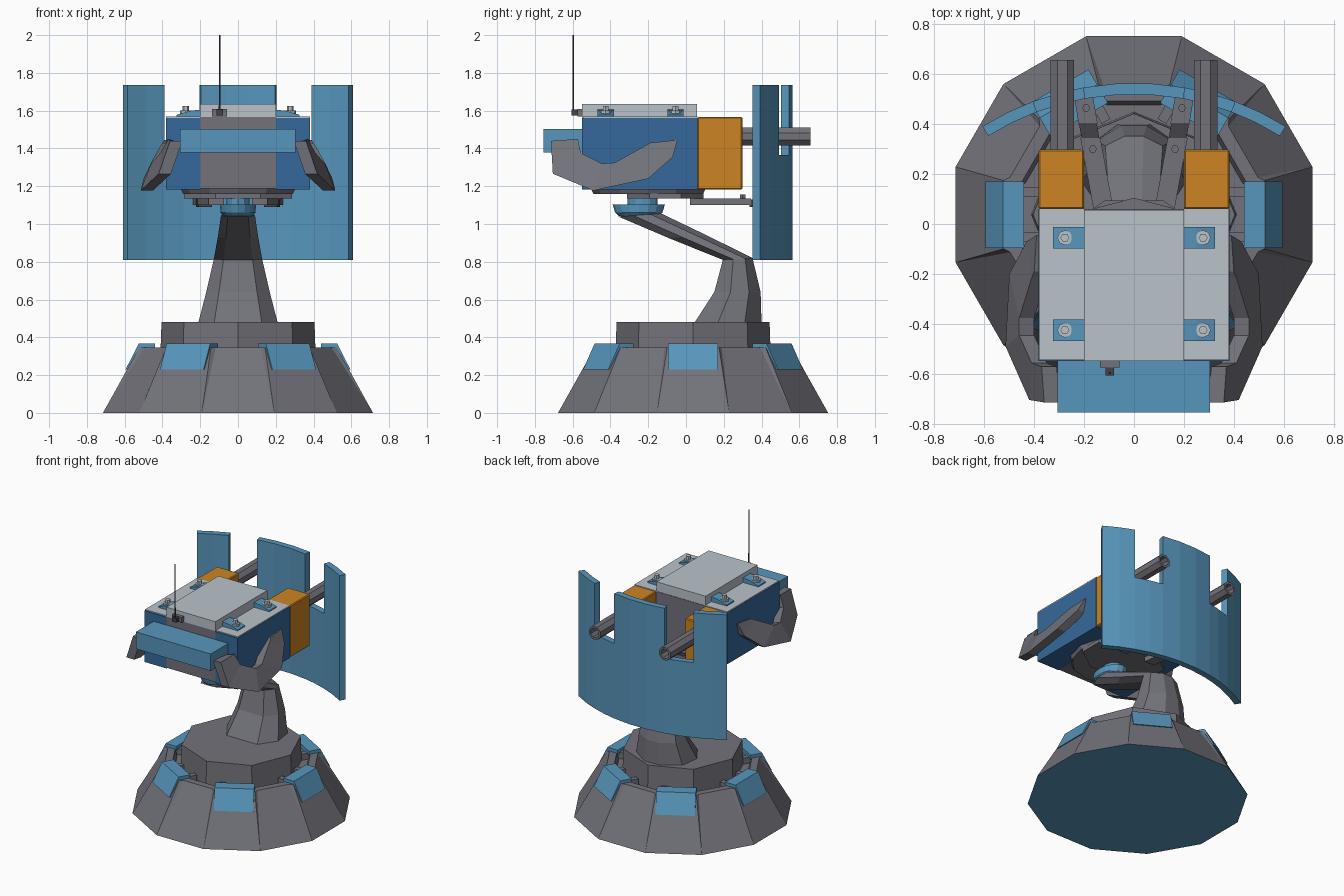
import bpy, bmesh, math
from mathutils import Matrix, Vector

if "Cube" in bpy.data.objects:
    bpy.data.objects.remove(bpy.data.objects["Cube"])


def material(name, rgb):
    lin = [((c / 255 + 0.055) / 1.055) ** 2.4 for c in rgb]
    m = bpy.data.materials.new(name)
    m.diffuse_color = (*lin, 1)
    m.use_nodes = True
    m.node_tree.nodes["Principled BSDF"].inputs["Base Color"].default_value = m.diffuse_color
    return m


GREY = material("grey metal", (114, 114, 122))
DARK = material("dark metal", (66, 66, 72))
BLUE = material("light blue", (87, 150, 188))
NAVY = material("deep blue", (53, 105, 155))
ORANGE = material("orange", (204, 132, 34))
PALE = material("pale grey", (186, 196, 203))
CY = 0.0375  # centre of the base in y


def make(name, verts, faces, mat, matrix=None):
    me = bpy.data.meshes.new(name)
    me.from_pydata([tuple(v) for v in verts], [], faces)
    if matrix:
        me.transform(matrix)
    bm = bmesh.new()
    bm.from_mesh(me)
    bmesh.ops.recalc_face_normals(bm, faces=bm.faces)
    bm.to_mesh(me)
    bm.free()
    me.materials.append(mat)
    ob = bpy.data.objects.new(name, me)
    bpy.context.collection.objects.link(ob)
    return ob


def loft(name, rings, mat, matrix=None):
    n = len(rings[0])
    faces = [(k * n + i, k * n + (i + 1) % n, (k + 1) * n + (i + 1) % n, (k + 1) * n + i)
             for k in range(len(rings) - 1) for i in range(n)]
    faces += [tuple(range(n)), tuple(range((len(rings) - 1) * n, len(rings) * n))]
    return make(name, [v for r in rings for v in r], faces, mat, matrix)


def prism(name, pts, axis, lo, hi, mat, matrix=None):
    # extrude a 2D outline along an axis
    def at(p, d):
        return {"x": (d, *p), "y": (p[0], d, p[1]), "z": (*p, d)}[axis]
    return loft(name, [[at(p, d) for p in pts] for d in (lo, hi)], mat, matrix)


def box(name, x, y, z, mat):
    return prism(name, [(x[0], y[0]), (x[1], y[0]), (x[1], y[1]), (x[0], y[1])], "z", *z, mat)


def ring(rx, z, n, cx=0, cy=0, phase=0, ry=None):
    return [(cx + rx * math.cos(phase + math.tau * i / n),
             cy + (ry or rx) * math.sin(phase + math.tau * i / n), z) for i in range(n)]


# --- base: twelve-sided skirt, every second panel stands proud at the top ---
def skirt_ring(z, proud, plain, half_proud, half_plain):
    out = []
    for k in range(12):
        a = k * math.pi / 6
        r, h = (proud, half_proud) if k % 2 == 0 else (plain, half_plain)
        for s in (-h, h):
            out.append((r * math.cos(a) - s * math.sin(a), CY + r * math.sin(a) + s * math.cos(a), z))
    return out


skirt = loft("base_skirt", [skirt_ring(0, .715, .715, .1915, .1915),
                            skirt_ring(.345, .523, .505, .137, .118),
                            skirt_ring(.345, .465, .455, .122, .112),
                            skirt_ring(.30, .45, .44, .118, .108)], GREY)
skirt.data.materials.append(BLUE)
for p in skirt.data.polygons:
    if p.normal.z < -.9:
        p.material_index = 1

loft("base_drum", [ring(.412, .28, 8, cy=CY), ring(.405, .48, 8, cy=CY)], GREY)

for k in range(6):
    mx = Matrix.Translation((0, CY, 0)) @ Matrix.Rotation(k * math.pi / 3, 4, "Z")
    prism("base_clamp", [(.595, .23), (.525, .368), (.44, .368), (.44, .335), (.5, .32), (.55, .23)],
          "y", -.133, .133, BLUE, mx)
    for s in (-.09, .09):
        prism("clamp_tab", [(.38, .29), (.46, .29), (.46, .345), (.38, .345)], "y",
              s - .02, s + .02, GREY, mx)

# --- bent support arm: each station has a lower/front point, upper/back point, half width ---
stations = [((.04, .47), (.40, .47), .212), ((.15, .64), (.395, .64), .168),
            ((.195, .81), (.352, .82), .128), ((-.09, .925), (.11, .94), .107),
            ((-.36, 1.04), (-.13, 1.055), .09)]
section = [(-.6, 0), (.6, 0), (1, .35), (.9, .75), (.3, 1), (-.3, 1), (-.9, .75), (-1, .35)]
loft("support_arm", [[(u * w, f[0] + (b[0] - f[0]) * t, f[1] + (b[1] - f[1]) * t)
                      for u, t in section] for f, b, w in stations], GREY)

# --- swivel joint ---
loft("swivel_joint", [ring(.075, 1.042, 16, cy=-.25, ry=.105), ring(.092, 1.06, 16, cy=-.25, ry=.125),
                      ring(.095, 1.102, 16, cy=-.25, ry=.138)], BLUE)
loft("swivel_neck", [ring(.062, 1.10, 12, cy=-.23, ry=.08), ring(.062, 1.16, 12, cy=-.23, ry=.08)], BLUE)

# --- plates under the housing ---
loft("turntable", [ring(.29, 1.16, 12, cy=-.2), ring(.305, 1.19, 12, cy=-.2)], GREY)
loft("turntable_lower", [ring(.31, 1.135, 8, cy=-.11, phase=math.pi / 8, ry=.22),
                         ring(.31, 1.162, 8, cy=-.11, phase=math.pi / 8, ry=.22)], GREY)

# --- housing ---
box("housing_core", (-.2, .2), (-.548, .06), (1.187, 1.566), GREY)
box("lid", (-.2, .2), (-.55, .057), (1.566, 1.636), PALE)
box("front_bumper", (-.307, .305), (-.755, -.548), (1.378, 1.503), BLUE)

for s in (-1, 1):
    mir = Matrix.Scale(s, 4, Vector((1, 0, 0)))

    def sx(a, b):
        return tuple(sorted((s * a, s * b)))

    box("housing_side", sx(.2, .382), (-.55, .06), (1.183, 1.562), NAVY)
    box("housing_side_top", sx(.2, .38), (-.545, .062), (1.562, 1.57), PALE)
    rear = box("rear_block", sx(.2, .382), (.06, .298), (1.183, 1.566), ORANGE)
    bev = rear.modifiers.new("edge", "BEVEL")
    bev.width, bev.segments = .006, 1

    # lid clamps with bolts
    for y in (-.055, -.425):
        prism("lid_clamp", [(.2, 1.565), (.325, 1.565), (.325, 1.578), (.25, 1.6), (.2, 1.605)],
              "y", y - .043, y + .043, BLUE, mir)
        loft("clamp_washer", [ring(.03, z, 8, s * .277, y) for z in (1.575, 1.6)], PALE)
        loft("clamp_bolt", [ring(.018, z, 6, s * .277, y) for z in (1.595, 1.626)], PALE)

    # hollow eight-sided barrel
    def tube(r, y):
        return [(s * .287 + p[0], y, 1.463 + p[1]) for p in ring(r, 0, 8, phase=math.pi / 8)]
    barrel = loft("barrel", [tube(.051, .28), tube(.051, .658), tube(.035, .658), tube(.035, .4)], GREY)

    # curved side guard: outer and inner edge points (x, y, z)
    outer = [(.39, -.045, 1.445), (.43, -.07, 1.355), (.5, -.2, 1.24),
             (.515, -.49, 1.177), (.42, -.705, 1.266), (.36, -.715, 1.44)]
    inner = [(.4, -.19, 1.43), (.41, -.215, 1.415), (.46, -.377, 1.325),
             (.46, -.446, 1.32), (.41, -.557, 1.377), (.37, -.572, 1.45)]
    rings = [[o, i, (i[0] - .06, i[1], i[2] - .02), (o[0] - .065, o[1], o[2])]
             for o, i in zip(outer, inner)]
    loft("side_guard", rings, GREY, mir)

    # bracket carrying the shield
    prism("shield_bracket", [(.075, .02), (.155, .02), (.215, .345), (.135, .345)], "z", 1.1, 1.135, GREY, mir)
    prism("bracket_joint", [(.138, .335), (.208, .335), (.222, .41), (.15, .41)], "z", 1.09, 1.13, DARK, mir)
    prism("bracket_foot", [(.145, .4), (.222, .4), (.243, .53), (.168, .53)], "z", 1.1, 1.14, GREY, mir)
    for x, y in ((.165, .3), (.192, .465)):
        loft("bracket_bolt", [ring(.016, z, 6, s * x, y) for z in (1.13, 1.155)], GREY)

# --- curved rear shield with two barrel notches ---
R, T = 1.15, .045
cols = [-.608, -.505, -.405, -.3, -.205, -.07, .07, .205, .3, .405, .505, .608]
bm = bmesh.new()
grid = []
for x in cols:
    a = math.asin(x / R)
    grid.append([[bm.verts.new((r * math.sin(a), .565 - R + r * math.cos(a), z))
                  for z in (.81, 1.365, 1.735)] for r in (R, R - T)])
for i in range(len(cols) - 1):
    mid = abs(cols[i] + cols[i + 1]) / 2
    for j in (0, 1):
        if j and .2 < mid < .4:
            continue
        for g in (0, 1):
            a, b = grid[i][g], grid[i + 1][g]
            bm.faces.new((a[j], b[j], b[j + 1], a[j + 1]))
# close the rim between the two skins
for e in [e for e in bm.edges if e.is_boundary]:
    pair = {}
    for c in grid:
        for o, n in zip(*c):
            pair[o] = n
    v, w = e.verts
    if v in pair:
        bm.faces.new((v, w, pair[w], pair[v]))
bmesh.ops.recalc_face_normals(bm, faces=bm.faces)
me = bpy.data.meshes.new("rear_shield")
bm.to_mesh(me)
bm.free()
me.materials.append(BLUE)
bpy.context.collection.objects.link(bpy.data.objects.new("rear_shield", me))

# --- antenna ---
box("antenna_bracket", (-.137, -.058), (-.575, -.545), (1.568, 1.608), GREY)
box("antenna_socket", (-.115, -.08), (-.607, -.57), (1.575, 1.605), DARK)
loft("antenna_rod", [ring(.005, 1.59, 6, -.097, -.597), ring(.004, 2.0, 6, -.097, -.597)], DARK)
